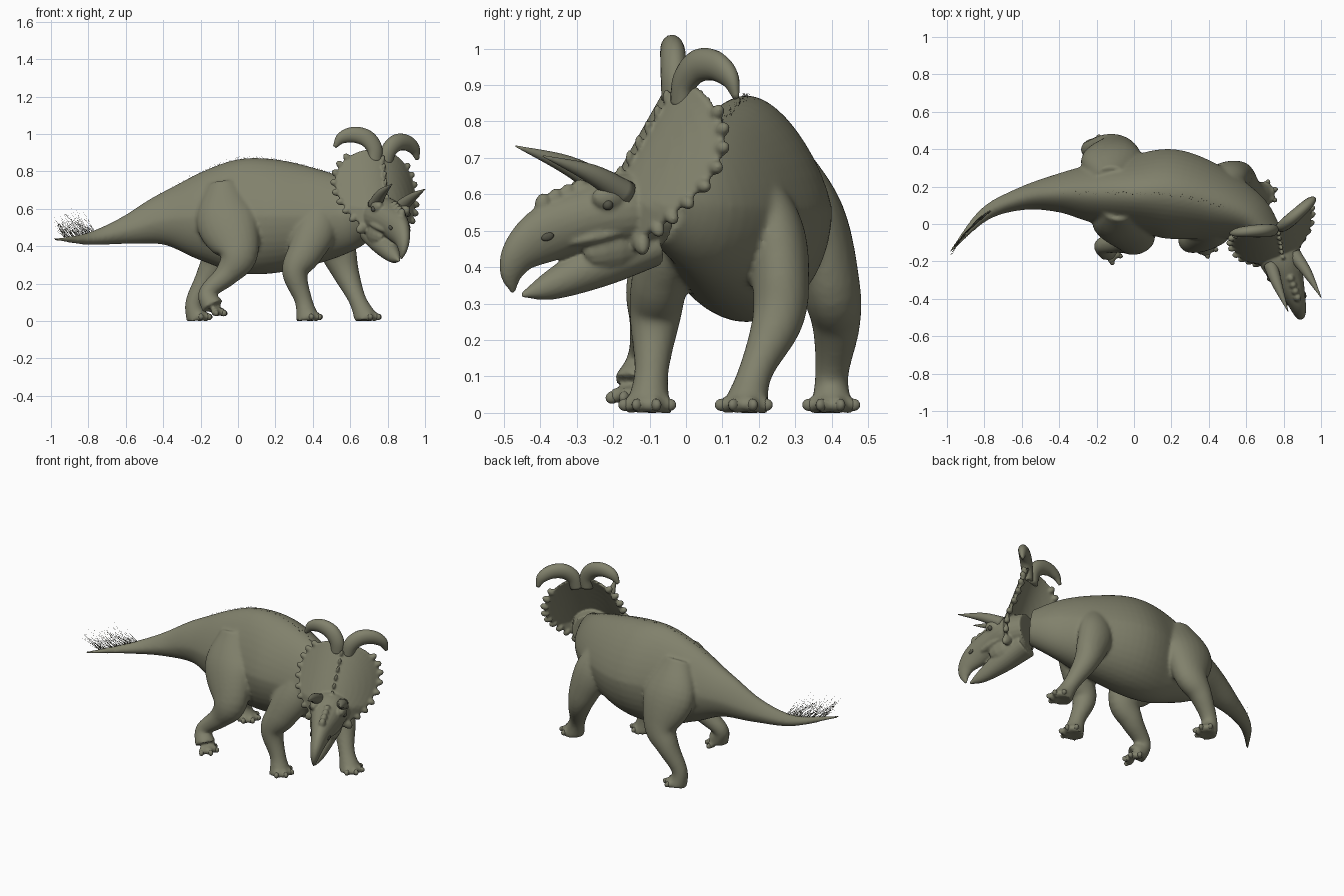
import bpy, bmesh, math, random
from math import sin, cos, pi
from mathutils import Vector, Matrix

if "Cube" in bpy.data.objects:
    bpy.data.objects.remove(bpy.data.objects["Cube"])

random.seed(4)


def material(name, rgb):
    m = bpy.data.materials.new(name)
    m.diffuse_color = (*rgb, 1)
    m.use_nodes = True
    m.node_tree.nodes["Principled BSDF"].inputs["Base Color"].default_value = m.diffuse_color
    return m


SKIN = material("olive_skin", (0.22, 0.22, 0.15))
HORN = material("horn", (0.2, 0.2, 0.14))
DARK = material("dark", (0.09, 0.09, 0.065))


def spline(pts, steps=6):
    """Catmull-Rom through points of any dimension."""
    p = [Vector(q) for q in pts]
    p = [p[0] * 2 - p[1]] + p + [p[-1] * 2 - p[-2]]
    out = []
    for a, b, c, d in zip(p, p[1:], p[2:], p[3:]):
        for s in range(steps):
            t = s / steps
            out.append(0.5 * (2 * b + (c - a) * t + (2 * a - 5 * b + 4 * c - d) * t * t
                              + (3 * b - a - 3 * c + d) * t ** 3))
    return out + [p[-2]]


def tube(bm, pts, ref, n=24, peak=0.0):
    """Elliptical loft; each point is x, y, z, side radius, radius along ref."""
    s, ref, rings = spline(pts), Vector(ref), []
    for i, q in enumerate(s):
        t = s[min(i + 1, len(s) - 1)] - s[max(i - 1, 0)]
        t = Vector(t[:3]).normalized()
        side = t.cross(ref).normalized()
        up = side.cross(t)
        ring = []
        for k in range(n):
            a = 2 * pi * k / n
            w = max(q[3], .002) * cos(a) * (1 - peak * max(0, sin(a)))
            ring.append(bm.verts.new(Vector(q[:3]) + side * w + up * max(q[4], .002) * sin(a)))
        rings.append(ring)
    skin_rings(bm, rings)
    bm.faces.new(rings[0])
    bm.faces.new(rings[-1])


def skin_rings(bm, rings):
    n = len(rings[0])
    for r0, r1 in zip(rings, rings[1:]):
        for k in range(n):
            bm.faces.new((r0[k], r0[(k + 1) % n], r1[(k + 1) % n], r1[k]))


def blob(bm, loc, scale, direction=(1, 0, 0)):
    rot = Vector(direction).to_track_quat('X', 'Z')
    bmesh.ops.create_uvsphere(bm, u_segments=12, v_segments=8, radius=1,
                              matrix=Matrix.LocRotScale(Vector(loc), rot, Vector(scale)))


def finish(bm, name, mat, xf=None, voxel=0, smooth=0):
    if xf:
        bm.transform(xf)
    bmesh.ops.recalc_face_normals(bm, faces=bm.faces)
    for v in bm.verts:
        v.co.z = max(v.co.z, 0)
    for f in bm.faces:
        f.smooth = True
    me = bpy.data.meshes.new(name)
    bm.to_mesh(me)
    bm.free()
    me.materials.append(mat)
    ob = bpy.data.objects.new(name, me)
    bpy.context.collection.objects.link(ob)
    if voxel:
        m = ob.modifiers.new("fuse", 'REMESH')
        m.mode, m.voxel_size, m.use_smooth_shade = 'VOXEL', voxel, True
        m = ob.modifiers.new("soften", 'SMOOTH')
        m.factor, m.iterations = 0.5, smooth


# Trunk, tail and neck: centre, half width, half height
TRUNK = [(-.985, -.15, .437, .006, .006), (-.8, .05, .44, .036, .033), (-.6, .135, .485, .062, .075),
         (-.4, .165, .54, .105, .14), (-.2, .165, .555, .165, .235), (0, .165, .56, .205, .304),
         (.2, .16, .56, .24, .304), (.42, .11, .56, .2, .255), (.6, .04, .565, .14, .19),
         (.72, -.07, .58, .085, .11)]
body, nails = bmesh.new(), bmesh.new()
tube(body, TRUNK, (0, 0, 1), 40, 0.26)


def leg(path, radii, foot_height=0.022, pitch=0):
    """Leg along a path, thighs flattened sideways, with four hoofed toes."""
    tube(body, [(*p, r, min(r, .05 + .3 * r)) for p, r in zip(path, radii)], (0, 1, 0))
    foot = Vector((path[-1][0], path[-1][1], foot_height))
    for i in range(4):
        a = -1.3 + .83 * i
        d = Vector((cos(a), sin(a), pitch))
        blob(body, foot + d * .046, (.034, .022, .024), d)
        blob(nails, foot + d * .064, (.02, .014, .017), d)


FORE = (.075, .11, .095, .07, .047, .066)
HIND = (.09, .165, .11, .066, .046, .062)
leg([(.44, .03, .64), (.42, -.03, .5), (.36, -.07, .37), (.305, -.085, .26), (.35, -.095, .11),
     (.375, -.105, 0)], FORE)
leg([(.46, .17, .64), (.49, .24, .5), (.54, .26, .36), (.58, .25, .25), (.64, .19, .11),
     (.69, .16, 0)], FORE)
leg([(-.08, .09, .72), (-.06, 0, .54), (0, -.08, .36), (-.06, -.09, .25), (-.165, -.115, .15),
     (-.135, -.14, .075)], HIND, .065, -.35)
leg([(-.12, .24, .72), (-.12, .335, .54), (-.1, .395, .35), (-.16, .412, .24), (-.235, .4, .1),
     (-.215, .4, 0)], HIND)
finish(body, "body_and_legs", SKIN, voxel=.0105, smooth=5)
finish(nails, "toe_nails", HORN)

# Head frame: x right, y forward, z up; turned towards the viewer and rolled
HEAD = (Matrix(((.92, .39, 0, .71), (.39, -.92, 0, 0), (0, 0, 1, .59), (0, 0, 0, 1)))
        @ Matrix.Rotation(math.radians(8), 4, 'Y') @ Matrix.Translation((0, 0, -.6)))
head, brow, curl, eyes = bmesh.new(), bmesh.new(), bmesh.new(), bmesh.new()

# Skull with hooked beak, and lower jaw
SKULL = [(.08, .565, .1, .11), (.2, .565, .105, .115), (.31, .54, .088, .085), (.42, .495, .078, .055),
         (.485, .445, .056, .038), (.508, .39, .034, .023), (.5, .335, .005, .004)]
JAW = [(.1, .475, .065, .09), (.25, .417, .064, .07), (.39, .357, .04, .038), (.475, .33, .006, .007)]
for part in (SKULL, JAW):
    tube(head, [(0, *p) for p in part], (1, 0, 0))

# Nose boss and knobs up the middle of the frill
for i in range(4):
    blob(head, (0, .425 - .036 * i, .58 + .013 * i), (.022, .025, .034))
for i in range(6):
    blob(head, (0, .2 - .025 * i, .67 + .042 * i), (.01, .012, .022))


def frill_depth(u, z):
    return .203 - .53 * max(0, z - .6) - 2.3 * u * u


# Frill: bowed, notched shield made of two layers joined at the rim
N = 56
rim = []
for k in range(N):
    a = 2 * pi * k / N
    u = .232 * sin(a) * (1 + .08 * cos(a))
    notch = .03 * math.exp(-(u / .04) ** 2) if cos(a) > 0 else 0
    rim.append((u, .69 + (.24 if cos(a) > 0 else .215) * cos(a) - notch))


def frill_ring(t, off):
    pts = [(u * t, .65 + (z - .65) * t) for u, z in rim]
    return [head.verts.new((u, frill_depth(u, z) + off * (1.3 - .5 * t), z)) for u, z in pts]


steps = [.02 + .14 * k for k in range(8)]
rings = [frill_ring(t, .013) for t in steps] + [frill_ring(t, -.013) for t in reversed(steps)]
skin_rings(head, rings)
head.faces.new(rings[0])
head.faces.new(rings[-1])

# Pointed knobs around the frill rim
for k in range(7, N - 6, 2):
    u, z = rim[k]
    if z > .53:
        d = Vector((u, -.03, z - .67)).normalized()
        blob(head, Vector((u, frill_depth(u, z), z)) + d * .002, (.027, .019, .019), d)

# Paired details: cheeks, brows, horns, eyes, nostrils
for s in (-1, 1):
    blob(head, (s * .1, .17, .495), (.05, .024, .03), (s * .6, .1, -.4))
    blob(head, (s * .05, .22, .47), (.1, .04, .06), (0, 1, -.2))
    blob(head, (s * .08, .265, .61), (.05, .03, .036), (0, 1, .1))
    blob(head, (s * .06, .3, .5), (.1, .03, .02), (s * -.3, 1, -.25))
    blob(eyes, (s * .1, .275, .595), (.015, .015, .015))
    blob(eyes, (s * .055, .43, .5), (.018, .006, .011), (-s * .25, 1, -.4))
    tube(brow, [(s * u, f, z, r, r) for u, f, z, r in
                ((.07, .21, .62, .038), (.087, .325, .68, .026), (.097, .475, .73, .002))], (1, 0, 0), 16)
    tube(curl, [(s * u, .055 - .35 * u, z, r, .75 * r) for u, z, r in
                ((.03, .86, .036), (.042, .93, .043), (.088, .978, .046), (.155, .988, .042),
                 (.213, .962, .032), (.243, .91, .01))], (0, 1, 0), 18)
finish(head, "head_and_frill", SKIN, HEAD, voxel=.0065, smooth=3)
finish(brow, "brow_horns", HORN, HEAD)
finish(curl, "frill_horns", SKIN, HEAD)
finish(eyes, "eyes_and_nostrils", DARK, HEAD)

# Bristles: long fan on the tail, short fuzz along the back
hair = bmesh.new()
line = spline(TRUNK, 40)
rnd = random.uniform


def bristle(base, tip):
    q = (tip - base).to_track_quat('Z', 'X')
    ring = [hair.verts.new(base + q @ Vector((.001 * cos(a), .001 * sin(a), 0)))
            for a in (0, 2 * pi / 3, 4 * pi / 3)]
    top = hair.verts.new(tip)
    for k in range(3):
        hair.faces.new((ring[k], ring[(k + 1) % 3], top))


tail = [q for q in line if -.93 < q[0] < -.76]
for i in range(90):
    p = random.choice(tail)
    base = Vector((p[0], p[1] + rnd(-.006, .006), p[2] + p[4] * .8))
    back = rnd(.4, .9)
    d = Vector((-.7 * back, -.7 * back, rnd(.35, .8))).normalized()
    tip = base + d * rnd(.09, .19)
    tip.x = max(tip.x, -.985)
    bristle(base, tip)
for p in line:
    if abs(p[0]) < .5 and random.random() < .7:
        base = Vector((p[0], p[1] + rnd(-.008, .008), p[2] + p[4] - .008))
        bristle(base, base + Vector((-.012, rnd(-.01, .01), rnd(.012, .022))))
finish(hair, "bristles", DARK)
